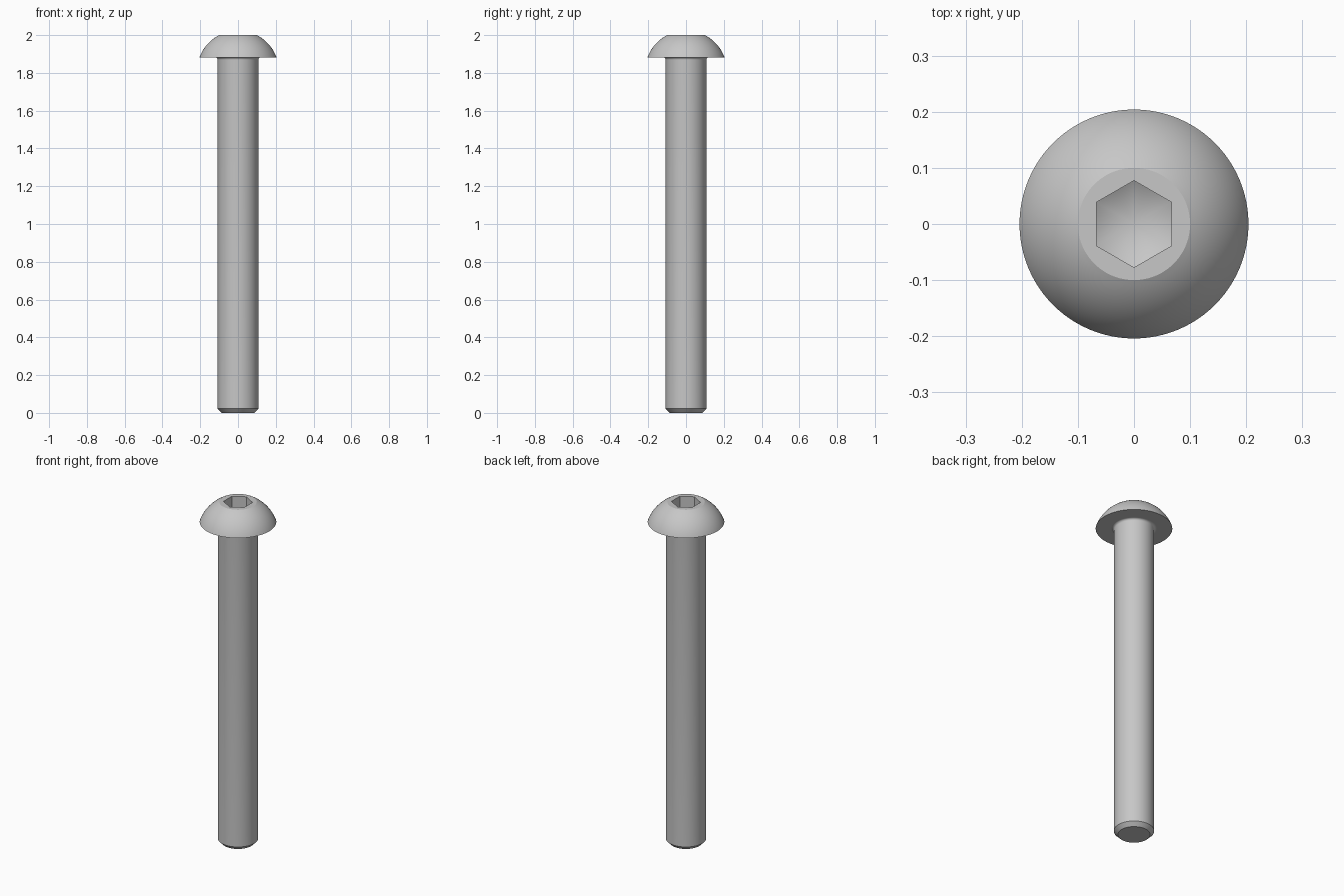
import bpy, bmesh
from math import cos, sin, pi, tan, asin, sqrt, radians

SEGMENTS = 96
SHAFT_R, HEAD_R, TOP_R = 0.1075, 0.204, 0.1
HEAD_Z, TOP_Z = 1.882, 2.0
FILLET, CHAMFER = 0.013, 0.022
HEX_APOTHEM, SOCKET_Z = 0.067, 1.93

if "Cube" in bpy.data.objects:
    bpy.data.objects.remove(bpy.data.objects["Cube"])

steel = bpy.data.materials.new("grey steel")
steel.use_nodes = True
colour = (0.57, 0.57, 0.57, 1)
steel.diffuse_color = colour
steel.node_tree.nodes["Principled BSDF"].inputs["Base Color"].default_value = colour


def circle(radius, z):
    return lambda angle: (radius, z)


def hexagon(z_of_radius):
    """Hexagonal ring with corners on the y axis."""
    def ring(angle):
        offset = (angle + pi / 6) % (pi / 3) - pi / 6
        radius = HEX_APOTHEM / cos(offset)
        return radius, z_of_radius(radius)
    return ring


def loft(name, rings, start_cap=False, tip_z=None):
    """Skin a list of rings; optionally close the first, or end in a point."""
    bm = bmesh.new()
    loops = []
    for ring in rings:
        loop = []
        for i in range(SEGMENTS):
            angle = 2 * pi * i / SEGMENTS
            r, z = ring(angle)
            loop.append(bm.verts.new((r * cos(angle), r * sin(angle), z)))
        loops.append(loop)
    for low, high in zip(loops, loops[1:]):
        for i in range(SEGMENTS):
            j = (i + 1) % SEGMENTS
            bm.faces.new((low[i], low[j], high[j], high[i]))
    if start_cap:
        bm.faces.new(loops[0][::-1])
    if tip_z is not None:
        tip = bm.verts.new((0, 0, tip_z))
        for i in range(SEGMENTS):
            bm.faces.new((loops[-1][i], loops[-1][(i + 1) % SEGMENTS], tip))
    mesh = bpy.data.meshes.new(name)
    bm.to_mesh(mesh)
    bm.free()
    mesh.materials.append(steel)
    obj = bpy.data.objects.new(name, mesh)
    bpy.context.collection.objects.link(obj)
    bpy.ops.object.select_all(action='DESELECT')
    obj.select_set(True)
    bpy.context.view_layer.objects.active = obj
    bpy.ops.object.shade_smooth_by_angle(angle=radians(20))
    return obj


# Shaft: chamfered tip, straight body, small fillet under the head
shaft_rings = [circle(SHAFT_R - CHAMFER, 0), circle(SHAFT_R, CHAMFER)]
for i in range(9):
    a = pi / 2 * i / 8
    shaft_rings.append(circle(SHAFT_R + FILLET * (1 - cos(a)),
                              HEAD_Z - FILLET * (1 - sin(a))))
loft("shaft", shaft_rings, start_cap=True)

# Head: flat underside, spherical dome, flat top, hex socket with conical floor
height = TOP_Z - HEAD_Z
drop = (HEAD_R ** 2 - TOP_R ** 2 - height ** 2) / (2 * height)
dome_r = sqrt(HEAD_R ** 2 + drop ** 2)
start, end = asin(drop / dome_r), asin((drop + height) / dome_r)
head_rings = [circle(SHAFT_R + FILLET, HEAD_Z)]
for i in range(17):
    a = start + (end - start) * i / 16
    head_rings.append(circle(dome_r * cos(a), HEAD_Z - drop + dome_r * sin(a)))

slope = tan(radians(30))
corner_r = HEX_APOTHEM / cos(pi / 6)
tip_z = SOCKET_Z - corner_r * slope
head_rings.append(hexagon(lambda r: TOP_Z))
head_rings.append(hexagon(lambda r: tip_z + r * slope))
loft("head", head_rings, tip_z=tip_z)
